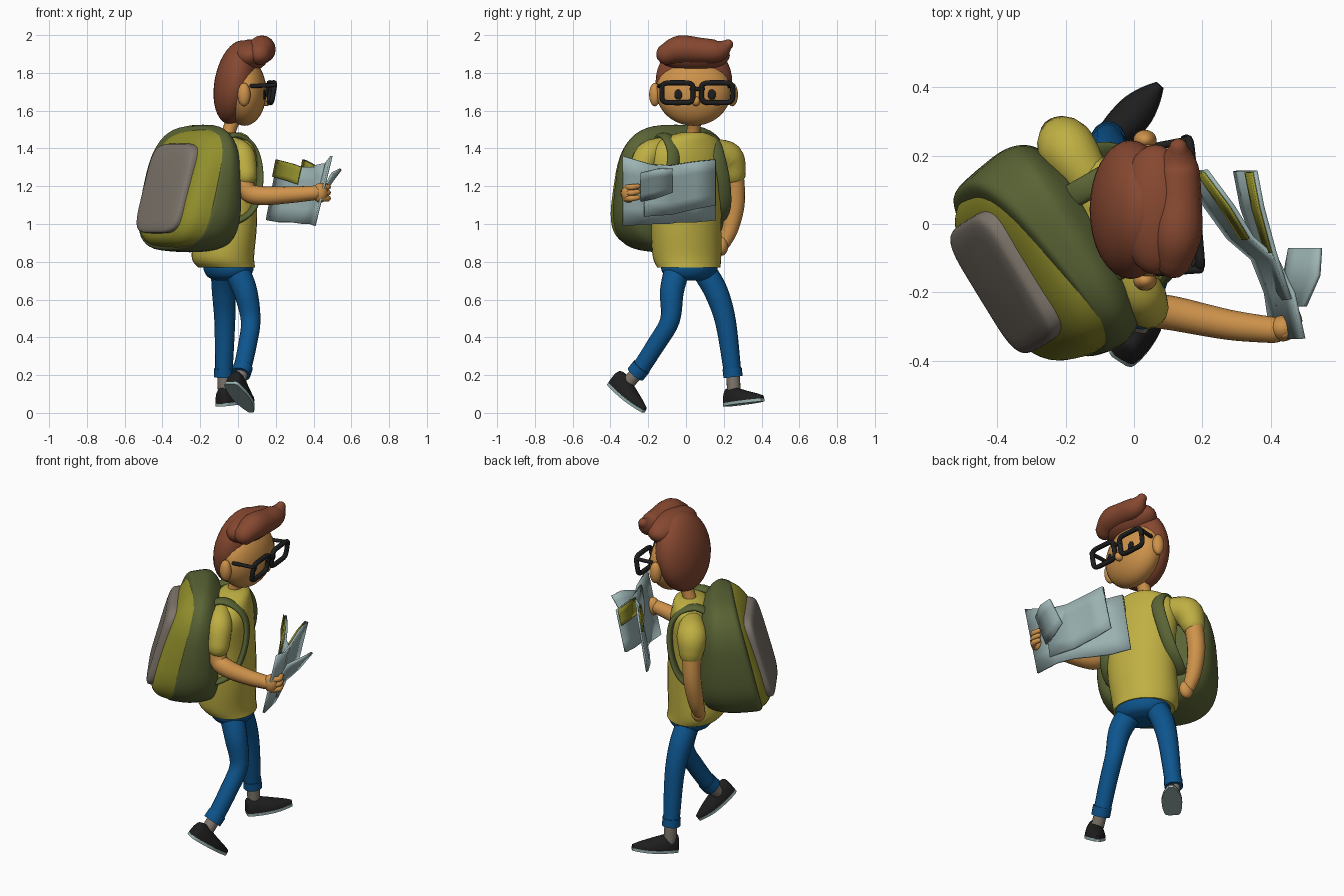
import bpy, bmesh, math
from mathutils import Vector as V, Matrix

if "Cube" in bpy.data.objects:
    bpy.data.objects.remove(bpy.data.objects["Cube"])

COL = dict(skin=(.62, .29, .07), hair=(.24, .065, .03), shirt=(.52, .43, .055), dark_green=(.10, .125, .035),
           olive=(.29, .28, .025), blue=(.004, .09, .27), black=(.013, .013, .013),
           paper=(.33, .45, .45), grey=(.21, .18, .15))
MAT = {}
for k, c in COL.items():
    MAT[k] = bpy.data.materials.new(k)
    MAT[k].diffuse_color = (*c, 1)


def finish(name, bm, mat, angle=50):
    bmesh.ops.recalc_face_normals(bm, faces=bm.faces)
    me = bpy.data.meshes.new(name)
    bm.to_mesh(me)
    bm.free()
    me.materials.append(MAT[mat])
    me.shade_smooth()
    me.set_sharp_from_angle(angle=math.radians(angle))
    ob = bpy.data.objects.new(name, me)
    bpy.context.collection.objects.link(ob)
    return ob


def loft(name, rings, mat, closed=True):
    """Skin a row of point rings; closed rings are capped at both ends."""
    bm = bmesh.new()
    vs = [[bm.verts.new(p) for p in r] for r in rings]
    n = len(vs[0])
    for a, b in zip(vs, vs[1:]):
        for i in range(n if closed else n - 1):
            j = (i + 1) % n
            bm.faces.new((a[i], a[j], b[j], b[i]))
    if closed:
        bm.faces.new(vs[0])
        bm.faces.new(vs[-1])
    return finish(name, bm, mat)


def smooth(rows, sub=5):
    """Catmull-Rom interpolation of rows of numbers."""
    out = []
    for i in range(len(rows) - 1):
        p = [rows[max(0, min(len(rows) - 1, i + k))] for k in (-1, 0, 1, 2)]
        for s in range(sub):
            t = s / sub
            out.append([.5 * (2 * b + (c - a) * t + (2 * a - 5 * b + 4 * c - d) * t * t
                              + (3 * b - a - 3 * c + d) * t ** 3) for a, b, c, d in zip(*p)])
    return out + [list(rows[-1])]


def tube(name, rows, mat, ref=(0, 1, 0), round_ends=True, sub=5, n=16, flat=1):
    """Tube through rows of (x, y, z, radius); flat scales it across the ref axis."""
    pts = smooth(rows, sub)
    rings = []
    for i, (x, y, z, r) in enumerate(pts):
        t = (V(pts[min(i + 1, len(pts) - 1)][:3]) - V(pts[max(i - 1, 0)][:3])).normalized()
        u = t.cross(V(ref)).normalized()
        w = t.cross(u)
        ends = [(0, 1)]
        if round_ends and i in (0, len(pts) - 1):
            sgn = -1 if i == 0 else 1
            ends = [(sgn * math.sin(a), math.cos(a)) for a in (0, .5, 1, 1.45)][::sgn]
        for off, s in ends:
            rings.append([V((x, y, z)) + t * off * r + (u * flat * math.cos(a) + w * math.sin(a)) * r * s
                          for a in (2 * math.pi * k / n for k in range(n))])
    return loft(name, rings, mat)


def ball(name, c, s, mat, tilt=0):
    bm = bmesh.new()
    m = Matrix.Translation(c) @ Matrix.Rotation(tilt, 4, 'Y') @ Matrix.Diagonal((*s, 1))
    bmesh.ops.create_uvsphere(bm, u_segments=32, v_segments=20, radius=1, matrix=m)
    return finish(name, bm, mat)


def superpt(a, hw, hz, e):
    c, s = math.cos(a), math.sin(a)
    return (math.copysign(abs(c) ** (2 / e), c) * hw, math.copysign(abs(s) ** (2 / e), s) * hz)


def angles(n):
    return [2 * math.pi * k / n for k in range(n)]


# Head, ears, nose, neck
ball("head", (.035, .04, 1.70), (.115, .198, .18), "skin")
for y in (-.165, .245):
    ball("ear", (.032, y, 1.685), (.034, .03, .062), "skin")
ball("nose", (.15, .053, 1.65), (.026, .022, .026), "skin")
tube("neck", [(-.06, .035, 1.43, .042), (-.045, .04, 1.50, .036), (-.015, .045, 1.58, .042)], "skin")

# Hair: tilted cap, crown and swept quiff
ball("hair_cap", (-.01, .042, 1.75), (.114, .203, .225), "hair", math.radians(11))
ball("hair_crown", (.062, .042, 1.892), (.105, .19, .085), "hair", math.radians(-12))
tube("hair_quiff", [(.115, -.10, 1.90, .058), (.125, -.03, 1.925, .073), (.13, .08, 1.918, .067),
                    (.13, .17, 1.918, .058), (.13, .222, 1.95, .028)], "hair", ref=(1, 0, 0))

# Glasses and eyes
def gx(y, z):
    return .17 - .09 * (y - .06) + .17 * (z - 1.695)

for cy in (-.045, .165):
    loop = [superpt(a, .083, .053, 5) for a in angles(28)]
    loop.append(loop[0])
    tube("glasses_rim", [(gx(cy + p, 1.695 + q), cy + p, 1.695 + q, .0135) for p, q in loop],
         "black", ref=(1, 0, 0), round_ends=False, sub=1, n=8)
tube("glasses_bridge", [(.176, .03, 1.715, .011), (.172, .09, 1.715, .011)], "black", ref=(1, 0, 0), n=8)
for y, e in ((-.133, -.142), (.245, .228)):
    tube("glasses_arm", [(gx(y, 1.73), y, 1.735, .011), (.07, e, 1.73, .011)], "black", n=8)
for y in (-.04, .137):
    ball("pupil", (.139, y, 1.685), (.008, .022, .027), "black")

# Shirt: twisted torso made of ellipses
YAW = math.radians(27)
F, W = V((math.cos(YAW), math.sin(YAW), 0)), V((-math.sin(YAW), math.cos(YAW), 0))
torso = [(.77, -.06, .015, .145, .172), (.83, -.08, .005, .16, .187), (1.0, -.06, 0, .15, .195),
         (1.2, -.05, 0, .135, .2), (1.35, -.05, 0, .127, .215), (1.42, -.05, .01, .11, .19),
         (1.465, -.04, .025, .082, .125), (1.485, -.035, .035, .05, .06)]
loft("shirt", [[V((cx, cy, z)) + F * a * math.cos(t) + W * b * math.sin(t) for t in angles(32)]
               for z, cx, cy, a, b in smooth(torso)], "shirt")
tube("right_sleeve", [(-.02, -.14, 1.40, .06), (.02, -.205, 1.36, .07), (.04, -.245, 1.26, .062)], "shirt")
tube("left_sleeve", [(-.14, .14, 1.38, .07), (-.195, .22, 1.35, .085), (-.21, .25, 1.27, .068)], "shirt")

# Arms and hands
tube("right_arm", [(.035, -.235, 1.30, .05), (.045, -.25, 1.18, .05), (.12, -.262, 1.15, .05),
                   (.28, -.295, 1.155, .044), (.41, -.31, 1.165, .038)], "skin")
ball("right_hand", (.435, -.305, 1.165), (.04, .038, .052), "skin")
for i in range(3):
    tube("right_finger", [(.44, -.32, 1.195 - .03 * i, .016), (.475, -.29, 1.195 - .03 * i, .016),
                          (.468, -.255, 1.20 - .03 * i, .014)], "skin", ref=(0, 0, 1), n=10)
tube("left_arm", [(-.21, .25, 1.30, .053), (-.225, .262, 1.12, .05), (-.23, .235, .98, .044),
                  (-.225, .20, .90, .036)], "skin")
ball("left_hand", (-.215, .19, .885), (.042, .034, .052), "skin")

# Backpack: rounded box lofted backwards, leaning at the rear
PY = math.radians(31.5)
N, PW = V((-math.cos(PY), -math.sin(PY), 0)), V((-math.sin(PY), math.cos(PY), 0))

def pack(name, rows, mat, e):
    rings = []
    for n, hw, hz, lean, skew in rows:
        pq = [superpt(a, hw, hz, e) for a in angles(48)]
        rings.append([N * (n - lean * q + skew * p) + PW * (.05 + p) + V((0, 0, 1.188 + q)) for p, q in pq])
    return loft(name, rings, mat)

pack("backpack_body", smooth([(.10, .24, .27, 0, 0), (.14, .305, .318, 0, 0), (.21, .333, .337, .1, 0),
                              (.295, .322, .332, .2, .06), (.335, .302, .318, .24, .13),
                              (.345, .25, .26, .25, .13)]), "dark_green", 3)
pack("backpack_pocket", smooth([(.285, .312, .325, .2, 0), (.35, .287, .303, .27, 0), (.39, .25, .265, .3, 0),
                                (.412, .20, .21, .3, 0)]), "olive", 3.3)
pack("backpack_panel", smooth([(.37, .215, .238, .28, 0), (.42, .213, .236, .28, 0), (.437, .195, .218, .28, 0),
                               (.444, .16, .18, .28, 0)], 3), "grey", 5)

# Shoulder straps
strap = [(-.13, .12, 1.42), (-.04, .125, 1.468), (.05, .13, 1.435), (.10, .135, 1.35), (.098, .165, 1.22),
         (.05, .193, 1.09), (-.04, .2, 1.02), (-.14, .17, 1.0)]
for s, side in ((1, "left"), (-1, "right")):
    tube(side + "_strap", [(*(V((-.05, .01, z)) + F * f + W * s * w), .036) for f, w, z in strap],
         "dark_green", ref=W, flat=.45)

# Jeans
loft("jeans_hips", [[V((-.05, .018, z)) + F * a * math.cos(t) + W * b * math.sin(t) for t in angles(28)]
                    for z, a, b in smooth([(.70, .06, .07), (.72, .105, .13), (.765, .128, .155), (.81, .12, .14)])],
     "blue")
tube("front_leg", [(-.08, .10, .745, .064), (-.075, .16, .64, .063), (-.07, .21, .48, .055),
                   (-.075, .247, .21, .046)], "blue", round_ends=False)
tube("rear_leg", [(-.005, -.05, .75, .068), (.04, -.075, .64, .063), (.067, -.085, .49, .052),
                  (.05, -.16, .36, .049), (.02, -.25, .22, .047)], "blue", round_ends=False)
tube("front_cuff", [(-.075, .244, .235, .051), (-.075, .249, .19, .051)], "blue", round_ends=False)
tube("rear_cuff", [(.028, -.235, .245, .052), (.014, -.267, .205, .052)], "blue", round_ends=False)

# Socks and shoes
tube("front_sock", [(-.075, .247, .23, .036), (-.07, .255, .09, .036)], "grey")
tube("rear_sock", [(.025, -.245, .23, .036), (.005, -.305, .16, .036)], "grey")
FOOT = smooth([(-.053, .022, .05), (-.042, .04, .08), (0, .05, .085), (.05, .055, .07), (.11, .052, .05),
               (.165, .034, .034), (.205, .013, .02)], 3)

def shoe(name, loc, yaw, pitch):
    m = (Matrix.Translation(loc) @ Matrix.Rotation(math.radians(yaw), 4, 'Z')
         @ Matrix.Rotation(math.radians(pitch), 4, 'Y'))
    loft(name + "_shoe", [[m @ V((x, w * math.cos(t), .013 + h * math.sin(t)))
                           for t in (math.pi * k / 14 for k in range(15))] for x, w, h in FOOT], "black")
    loft(name + "_sole", [[m @ V((x, s * (w + .001), z)) for s, z in ((-1, 0), (1, 0), (1, .016), (-1, .016))]
                          for x, w, h in FOOT], "paper")

shoe("front", (-.06, .255, .04), 48, -6)
shoe("rear", (-.02, -.366, .122), 57, 36)

# Folded map: zigzag pages leaning forward, with printed strips along the inside top
def sheet(name, cols, mat, thick=.012, rows=4):
    """Columns are (x, y, bottom, top, lean)."""
    rings = [[(x + ln * (k / rows - .5), y, z0 + (z1 - z0) * k / rows) for k in range(rows + 1)]
             for x, y, z0, z1, ln in cols]
    ob = loft(name, rings, mat, closed=False)
    mod = ob.modifiers.new("thickness", 'SOLIDIFY')
    mod.thickness, mod.offset = thick, 0

near = [(.182, .155, 1.02, 1.34, .06), (.25, .05, 1.01, 1.32, .08), (.31, -.04, 1.01, 1.30, .07),
        (.38, -.10, 1.0, 1.30, .07), (.425, -.20, 1.0, 1.32, .08), (.45, -.335, .99, 1.36, .09)]
sheet("map_main_pages", near, "paper")
far = [(.325, .155, 1.10, 1.34, .06), (.345, .05, 1.08, 1.33, .06), (.385, -.08, 1.05, 1.31, .05),
       (.435, -.22, 1.04, 1.32, .04)]
sheet("map_back_page", far, "paper")
sheet("map_flap", [(.50, -.07, 1.17, 1.29, .09), (.49, -.15, 1.14, 1.29, .10), (.46, -.24, 1.12, 1.27, .08)], "paper")

def strip(name, cols):
    sheet(name, [(x + ln * .34 - .010, y - .004, z1 - .09, z1 + .002, ln * .3) for x, y, z0, z1, ln in cols],
          "olive", .008)

strip("map_print_near", near[:3])
strip("map_print_far", far[:3])

for m in bpy.data.materials:
    if m.users and not m.is_grease_pencil:
        m.use_nodes = True
        m.node_tree.nodes["Principled BSDF"].inputs["Base Color"].default_value = m.diffuse_color
